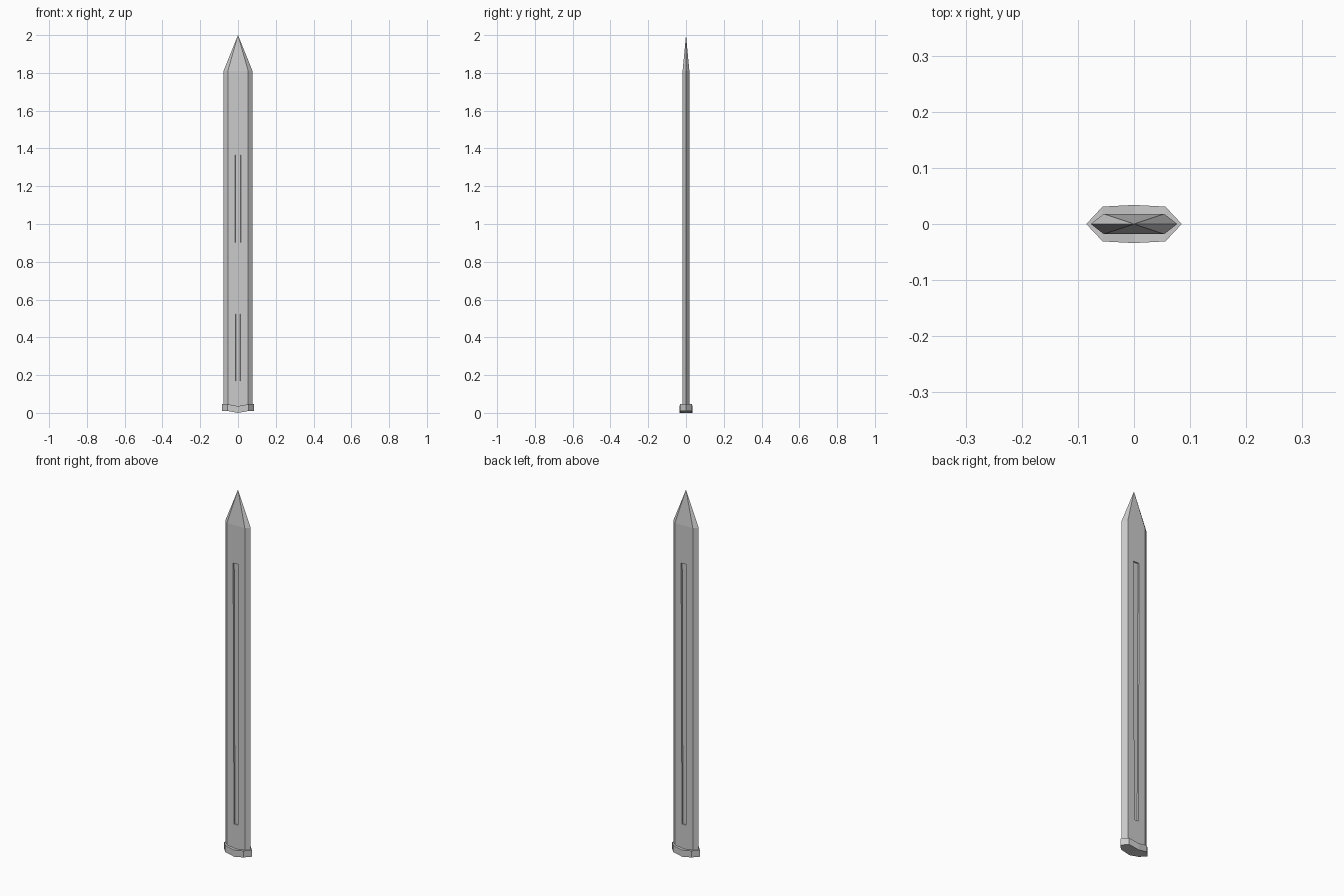
import bpy, bmesh

if "Cube" in bpy.data.objects:
    bpy.data.objects.remove(bpy.data.objects["Cube"])


def finish(bm, name):
    bmesh.ops.recalc_face_normals(bm, faces=bm.faces)
    mesh = bpy.data.meshes.new(name)
    bm.to_mesh(mesh)
    bm.free()
    obj = bpy.data.objects.new(name, mesh)
    bpy.context.collection.objects.link(obj)
    return obj


def bridge(bm, low, high):
    n = len(low)
    return [bm.faces.new((low[i], low[(i + 1) % n], high[(i + 1) % n], high[i]))
            for i in range(n)]


# Blade: hexagonal bar with a pyramid point
section = [(-0.077, 0), (-0.054, -0.018), (0.054, -0.018),
           (0.077, 0), (0.054, 0.018), (-0.054, 0.018)]
bm = bmesh.new()
low = [bm.verts.new((x, y, 0.02)) for x, y in section]
high = [bm.verts.new((x, y, 1.81)) for x, y in section]
sides = bridge(bm, low, high)
bm.faces.new(low)
tip = bm.verts.new((0, 0, 2.0))
for i in range(6):
    bm.faces.new((high[i], high[(i + 1) % 6], tip))

# Fullers: narrow tapered grooves sunk into both flats
bm.normal_update()
for face in (sides[1], sides[4]):
    bmesh.ops.inset_individual(bm, faces=[face], thickness=0.01)
    for v in face.verts:
        upper = v.co.z > 1
        v.co.x = (0.017 if upper else 0.012) * (1 if v.co.x > 0 else -1)
        v.co.z = 1.6 if upper else 0.17
    floor = bmesh.ops.extrude_discrete_faces(bm, faces=[face])["faces"][0]
    for v in floor.verts:
        v.co.y *= 0.6
        v.co.x *= 0.9
finish(bm, "blade")

# Collar: eight-sided band whose middle dips on both flats
outline = [(-0.085, 0, 0.01), (-0.056, -0.031, 0.01), (0, -0.034, 0),
           (0.056, -0.031, 0.01), (0.085, 0, 0.01), (0.056, 0.031, 0.01),
           (0, 0.034, 0), (-0.056, 0.031, 0.01)]
bm = bmesh.new()
low = [bm.verts.new(p) for p in outline]
high = [bm.verts.new((x, y, z + 0.036)) for x, y, z in outline]
bridge(bm, low, high)
for ring in (low, high):
    bm.faces.new((ring[0], ring[1], ring[7]))
    bm.faces.new((ring[1], ring[2], ring[6], ring[7]))
    bm.faces.new((ring[2], ring[3], ring[5], ring[6]))
    bm.faces.new((ring[3], ring[4], ring[5]))
finish(bm, "collar")
